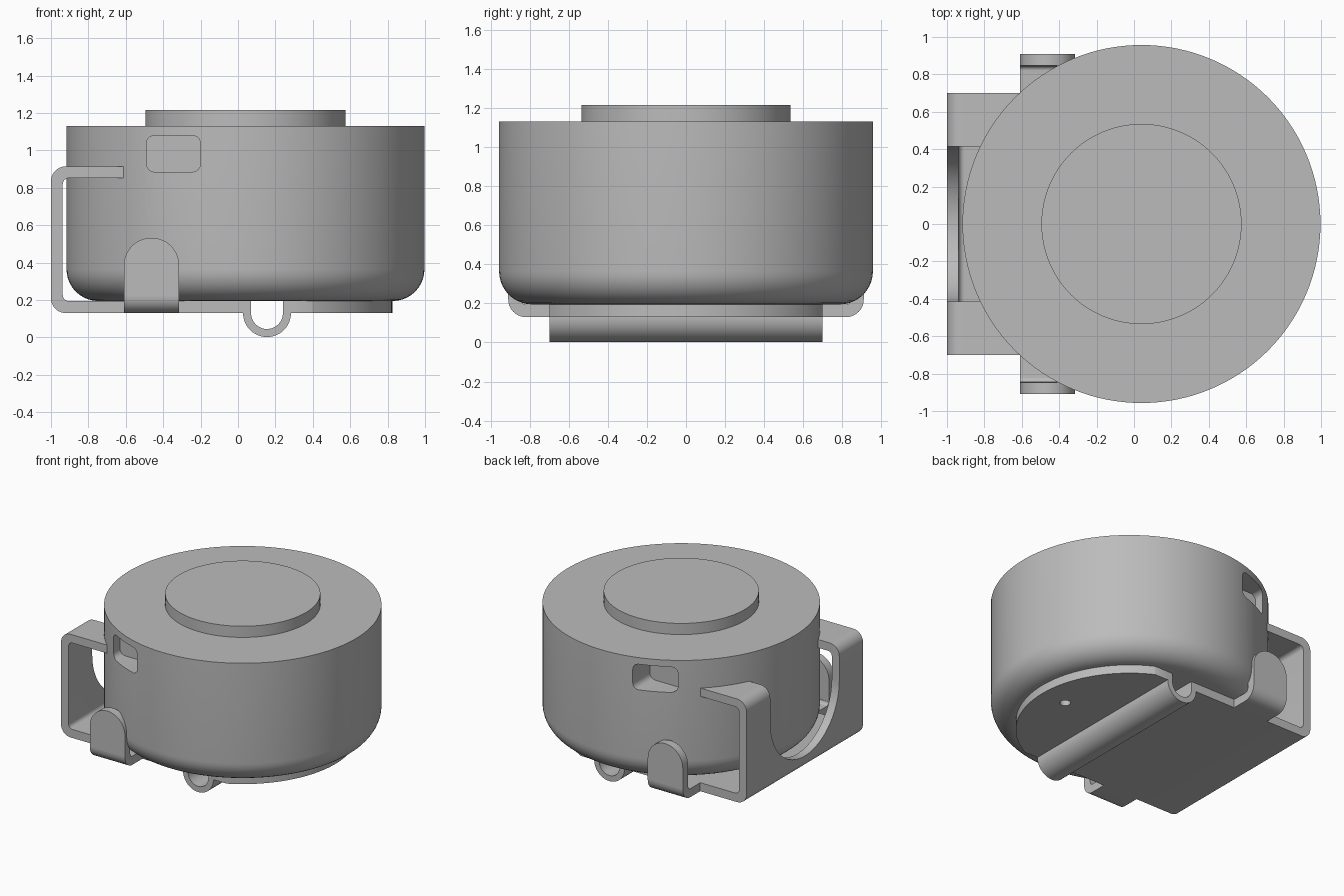
import bpy, bmesh
from math import sin, cos, pi, radians, sqrt

if "Cube" in bpy.data.objects:
    bpy.data.objects.remove(bpy.data.objects["Cube"])

grey = bpy.data.materials.new("plain grey")
grey.use_nodes = True
colour = (0.5, 0.5, 0.5, 1)
grey.diffuse_color = colour
grey.node_tree.nodes["Principled BSDF"].inputs["Base Color"].default_value = colour

CX = 0.04               # drum axis
BASE, TOP = 0.13, 0.195  # base sheet underside and upper side
HALF = 0.70             # half width of the bracket
parts = []


def arc(cx, cy, r, a0, a1, n=10):
    angles = [radians(a0 + (a1 - a0) * i / n) for i in range(n + 1)]
    return [(cx + r * cos(a), cy + r * sin(a)) for a in angles]


def finish(name, bm, keep=True):
    bmesh.ops.recalc_face_normals(bm, faces=bm.faces)
    mesh = bpy.data.meshes.new(name)
    bm.to_mesh(mesh)
    bm.free()
    mesh.materials.append(grey)
    obj = bpy.data.objects.new(name, mesh)
    bpy.context.collection.objects.link(obj)
    if keep:
        parts.append(obj)
    return obj


def prism(name, outline, axis, lo, hi, keep=True):
    """Extrude a 2D outline along an axis from lo to hi."""
    place = {"x": lambda a, b, t: (t, a, b),
             "y": lambda a, b, t: (a, t, b),
             "z": lambda a, b, t: (a, b, t)}[axis]
    bm = bmesh.new()
    ends = [[bm.verts.new(place(a, b, t)) for a, b in outline] for t in (lo, hi)]
    for ring in ends:
        bm.faces.new(ring)
    n = len(outline)
    for i in range(n):
        j = (i + 1) % n
        bm.faces.new((ends[0][i], ends[0][j], ends[1][j], ends[1][i]))
    return finish(name, bm, keep)


def lathe(name, profile, steps=128):
    """Revolve a radius/height profile about the drum axis, with flat caps."""
    bm = bmesh.new()
    rings = [[bm.verts.new((CX + r * cos(2 * pi * k / steps),
                            r * sin(2 * pi * k / steps), z))
              for k in range(steps)] for r, z in profile]
    for low, high in zip(rings, rings[1:]):
        for k in range(steps):
            m = (k + 1) % steps
            bm.faces.new((low[k], low[m], high[m], high[k]))
    bm.faces.new(rings[0])
    bm.faces.new(rings[-1])
    return finish(name, bm)


def cut(obj, cutter):
    """Subtract the cutter for good and delete it."""
    mod = obj.modifiers.new("cut", "BOOLEAN")
    mod.operation, mod.solver, mod.object = "DIFFERENCE", "EXACT", cutter
    deps = bpy.context.evaluated_depsgraph_get()
    mesh = bpy.data.meshes.new_from_object(obj.evaluated_get(deps))
    obj.modifiers.clear()
    obj.data = mesh
    bpy.data.objects.remove(cutter)


# Drum with rounded lower edge, and the raised disc on top
R, FILLET = 0.957, 0.17
drum = lathe("drum", arc(R - FILLET, TOP + FILLET, FILLET, -90, 0) + [(R, 1.13)])
lathe("top_disc", [(0.535, 1.13), (0.535, 1.215)])

# Rounded pockets in the front and back of the drum
x0, x1, z0, z1, r = -0.49, -0.20, 0.885, 1.08, 0.045
window = (arc(x1 - r, z1 - r, r, 0, 90, 6) + arc(x0 + r, z1 - r, r, 90, 180, 6)
          + arc(x0 + r, z0 + r, r, 180, 270, 6) + arc(x1 - r, z0 + r, r, 270, 360, 6))
for lo, hi in ((-1.1, -0.72), (0.72, 1.1)):
    cut(drum, prism("pocket_cutter", window, "y", lo, hi, keep=False))

# Bent sheet bracket: top flange, side wall, base and the round channel
sheet = ([(-0.61, 0.915)]
         + arc(-0.92, 0.835, 0.08, 90, 180)
         + arc(-0.92, 0.21, 0.08, 180, 270)
         + arc(0.155, BASE, 0.128, 180, 360, 24)
         + [(0.283, TOP), (0.24, TOP)]
         + arc(0.155, BASE, 0.085, 360, 180, 24)
         + [(0.07, TOP)]
         + arc(-0.905, 0.227, 0.032, 270, 180, 6)
         + arc(-0.905, 0.82, 0.032, 180, 90, 6)
         + [(-0.61, 0.852)])
bracket = prism("bracket", sheet, "y", -HALF, HALF)

# U-shaped notch through the side wall and flange
notch = [(0.415, 1.0)] + arc(0, 0.65, 0.415, 0, -180, 40) + [(-0.415, 1.0)]
cut(bracket, prism("notch_cutter", notch, "x", -1.1, -0.5, keep=False))

# Round end of the base, with a small hole
RB = 0.785
a = math_angle = 0
flat_x = sqrt(RB ** 2 - HALF ** 2)
steps = 48
rim = []
for i in range(steps + 1):
    y = HALF * sin(pi * (i / steps - 0.5))
    rim.append((CX + sqrt(RB ** 2 - y ** 2), y))
base_end = prism("base_end", [(0.283, HALF), (0.283, -HALF)] + rim, "z", BASE, TOP)
cut(base_end, prism("hole_cutter", arc(0.62, 0, 0.037, 0, 345, 23), "z",
                    0.05, 0.25, keep=False))

# Folded tabs with round tops, front and back
T0, T1, OUT, THICK, BEND = -0.61, -0.315, 0.91, 0.063, 0.22
half = (T1 - T0) / 2
tab = [(T0, BEND), (T1, BEND)] + arc((T0 + T1) / 2, 0.533 - half, half, 0, 180, 28)
fold = ([(HALF, BASE)]
        + arc(OUT - BEND + BASE, BEND, BEND - BASE, -90, 0)
        + arc(OUT - BEND + BASE, BEND, BEND - TOP, 0, -90)
        + [(HALF, TOP)])
for s, side in ((-1, "front"), (1, "back")):
    prism(side + "_tab", tab, "y", *sorted((s * (OUT - THICK), s * OUT)))
    prism(side + "_tab_fold", [(s * y, z) for y, z in fold], "x", T0, T1)

# Smooth shading with crisp edges
bpy.ops.object.select_all(action="DESELECT")
for obj in parts:
    obj.select_set(True)
bpy.context.view_layer.objects.active = drum
bpy.ops.object.shade_smooth_by_angle(angle=radians(30))
